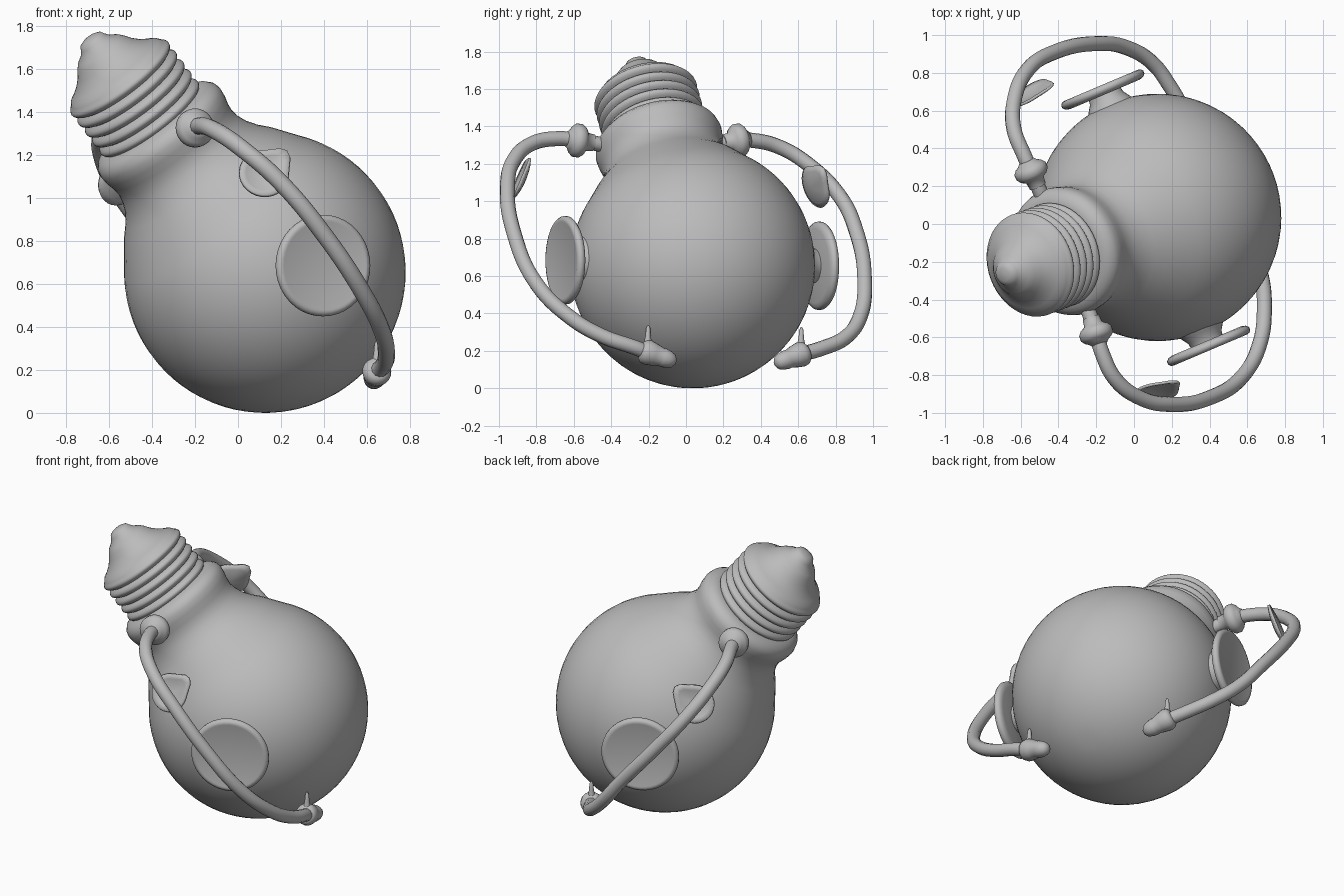
import bpy
import bmesh
import math
from mathutils import Vector, Matrix

if "Cube" in bpy.data.objects:
    bpy.data.objects.remove(bpy.data.objects["Cube"], do_unlink=True)

grey = bpy.data.materials.new("plain_grey")
grey.use_nodes = True
grey.diffuse_color = (0.5, 0.5, 0.5, 1)
grey.node_tree.nodes["Principled BSDF"].inputs["Base Color"].default_value = (0.5, 0.5, 0.5, 1)


def finish(obj, angle=50):
    bpy.ops.object.select_all(action="DESELECT")
    obj.select_set(True)
    bpy.context.view_layer.objects.active = obj
    bpy.ops.object.shade_smooth_by_angle(angle=math.radians(angle))
    return obj


def mesh_object(name, bm, matrix):
    bmesh.ops.recalc_face_normals(bm, faces=bm.faces)
    bm.transform(matrix)
    mesh = bpy.data.meshes.new(name)
    bm.to_mesh(mesh)
    bm.free()
    mesh.materials.append(grey)
    obj = bpy.data.objects.new(name, mesh)
    bpy.context.collection.objects.link(obj)
    return obj


def frame(origin, axis, up=(0, 0, 1)):
    """Matrix whose local z is the axis and local y leans towards up."""
    z = Vector(axis).normalized()
    x = Vector(up).cross(z).normalized()
    y = z.cross(x)
    return Matrix.Translation(origin) @ Matrix((x, y, z)).transposed().to_4x4()


def lathe(name, profile, origin, axis, sides=32, angle=50):
    """Revolve (height, radius) pairs around an axis and cap both ends."""
    bm = bmesh.new()
    rings = []
    for h, r in profile:
        turn = [2 * math.pi * i / sides for i in range(sides)]
        rings.append([bm.verts.new((r * math.cos(a), r * math.sin(a), h)) for a in turn])
    for low, high in zip(rings, rings[1:]):
        for i in range(sides):
            j = (i + 1) % sides
            bm.faces.new((low[i], low[j], high[j], high[i]))
    bm.faces.new(rings[0])
    bm.faces.new(rings[-1])
    return finish(mesh_object(name, bm, frame(origin, axis)), angle)


def tube(name, points, radius):
    """Round tube through the points, turned into a mesh."""
    curve = bpy.data.curves.new(name, "CURVE")
    curve.dimensions = "3D"
    curve.bevel_depth = radius
    curve.bevel_resolution = 4
    curve.resolution_u = 6
    curve.use_fill_caps = True
    spline = curve.splines.new("BEZIER")
    spline.bezier_points.add(len(points) - 1)
    for bp, p in zip(spline.bezier_points, points):
        bp.co = p
        bp.handle_left_type = bp.handle_right_type = "AUTO"
    obj = bpy.data.objects.new(name, curve)
    bpy.context.collection.objects.link(obj)
    curve.materials.append(grey)
    bpy.ops.object.select_all(action="DESELECT")
    obj.select_set(True)
    bpy.context.view_layer.objects.active = obj
    bpy.ops.object.convert(target="MESH")
    return finish(bpy.context.object)


def leaf(name, origin, normal, tip):
    """Thin cupped round leaf drawn out to a point towards the tip direction."""
    bm = bmesh.new()
    sides, steps = 28, 4
    centre = bm.verts.new((0, 0, -0.012))
    last = None
    for k in range(1, steps + 1):
        f = k / steps
        ring = []
        for i in range(sides):
            a = 2 * math.pi * i / sides
            point = 0.045 * max(0, math.cos(a)) ** 12
            r = f * (0.115 + point)
            ring.append(bm.verts.new((r * math.sin(a), r * math.cos(a), 0.024 * f * f - 0.012)))
        for i in range(sides):
            j = (i + 1) % sides
            if last:
                bm.faces.new((last[i], ring[i], ring[j], last[j]))
            else:
                bm.faces.new((centre, ring[i], ring[j]))
        last = ring
    obj = mesh_object(name, bm, frame(origin, normal, tip))
    solid = obj.modifiers.new("thickness", "SOLIDIFY")
    solid.thickness = 0.015
    solid.offset = 0
    return finish(obj)


# Bulb: round glass, waisted neck and collar
R = 0.655
centre = Vector((0.125, 0.035, R))
axis = Vector((-0.585, -0.217, 0.781)).normalized()
glass = []
for i in range(1, 29):
    a = math.radians(-90 + i * 4.6)
    glass.append((R * math.sin(a), R * math.cos(a)))
glass += [(0.52, 0.432), (0.57, 0.388), (0.62, 0.355), (0.67, 0.335), (0.71, 0.328),
          (0.75, 0.332), (0.79, 0.342), (0.83, 0.346), (0.86, 0.338), (0.885, 0.315),
          (0.9, 0.28), (0.9, 0.2)]
lathe("bulb_glass", glass, centre, axis, 56)

# Screw cap: repeated thread ridges, then the stepped end contact
cap = [(0.87, 0.25)]
ridges, pitch = 5, 0.058
for k in range(ridges):
    for i in range(8):
        a = i / 8
        cap.append((0.89 + pitch * (k + a), 0.252 + 0.03 * math.sin(math.pi * a) ** 0.7))
cap += [(1.18, 0.262), (1.195, 0.25), (1.21, 0.225), (1.235, 0.19), (1.27, 0.157), (1.30, 0.137),
        (1.325, 0.115), (1.345, 0.085), (1.365, 0.07), (1.385, 0.058), (1.395, 0.035), (1.398, 0.005)]
lathe("screw_cap", cap, centre, axis, 48, 70)

# Round eye plates on short flared stems
plate = [(-0.028, 0.2), (-0.022, 0.222), (-0.008, 0.236), (0.008, 0.236),
         (0.02, 0.226), (0.024, 0.212), (0.022, 0.205)]
stem = [(-0.14, 0.15), (-0.08, 0.115), (-0.05, 0.095), (-0.02, 0.09)]
for side, pos, out in (("front", (0.395, -0.645, 0.685), (0.39, -0.92, 0)),
                       ("back", (-0.165, 0.712, 0.655), (-0.39, 0.92, 0))):
    lathe(side + "_eye_plate", plate, pos, out, 40, 60)
    lathe(side + "_eye_stem", stem, pos, out, 28)

# Arms
arms = {
    "front": [(-0.27, -0.38, 1.29), (-0.20, -0.58, 1.325), (-0.17, -0.68, 1.335),
              (-0.10, -0.82, 1.31), (0.03, -0.92, 1.22), (0.2, -0.955, 1.07),
              (0.4, -0.92, 0.83), (0.58, -0.80, 0.56), (0.67, -0.62, 0.38),
              (0.69, -0.45, 0.28), (0.675, -0.28, 0.22), (0.645, -0.2, 0.19)],
    "back": [(-0.46, 0.09, 1.28), (-0.545, 0.28, 1.325), (-0.58, 0.36, 1.325),
             (-0.635, 0.5, 1.29), (-0.635, 0.65, 1.2), (-0.56, 0.82, 1.03),
             (-0.42, 0.91, 0.84), (-0.2, 0.955, 0.58), (-0.03, 0.93, 0.38),
             (0.1, 0.85, 0.27), (0.19, 0.73, 0.215), (0.26, 0.61, 0.18)],
}
tips = {"front": (0.63, -0.08, 0.15), "back": (0.33, 0.46, 0.125)}
flange = [(-0.09, 0.045), (-0.05, 0.05), (-0.035, 0.075), (-0.015, 0.09), (0.015, 0.09),
          (0.032, 0.076), (0.045, 0.055), (0.06, 0.042)]
hand = [(-0.03, 0.044), (-0.015, 0.062), (0.01, 0.068), (0.05, 0.06), (0.085, 0.05),
        (0.1, 0.052), (0.13, 0.046), (0.155, 0.036), (0.17, 0.015)]
thumb = [(0, 0.035), (0.05, 0.022), (0.085, 0.015), (0.13, 0.011), (0.145, 0.004)]
for side, path in arms.items():
    tube(side + "_arm", path, 0.04)
    lathe(side + "_shoulder_flange", flange, path[1], Vector(path[2]) - Vector(path[0]), 28, 60)
    reach = Vector(tips[side]) - Vector(path[-1])
    reach.normalize()
    wrist = Vector(path[-1]) - reach * 0.015
    lathe(side + "_hand", hand, wrist, reach, 20, 60)
    lathe(side + "_thumb", thumb, wrist + reach * 0.01, (0, 0.02, 1), 12, 60)

# Leaves growing beside the arms
leaf("front_leaf", (0.12, -0.88, 1.11), (0.1, -0.92, 0.38), (0.8, 0.3, 0.8))
leaf("back_leaf", (-0.545, 0.685, 1.075), (-0.52, 0.8, 0.3), (0.8, 0.4, 0.75))
